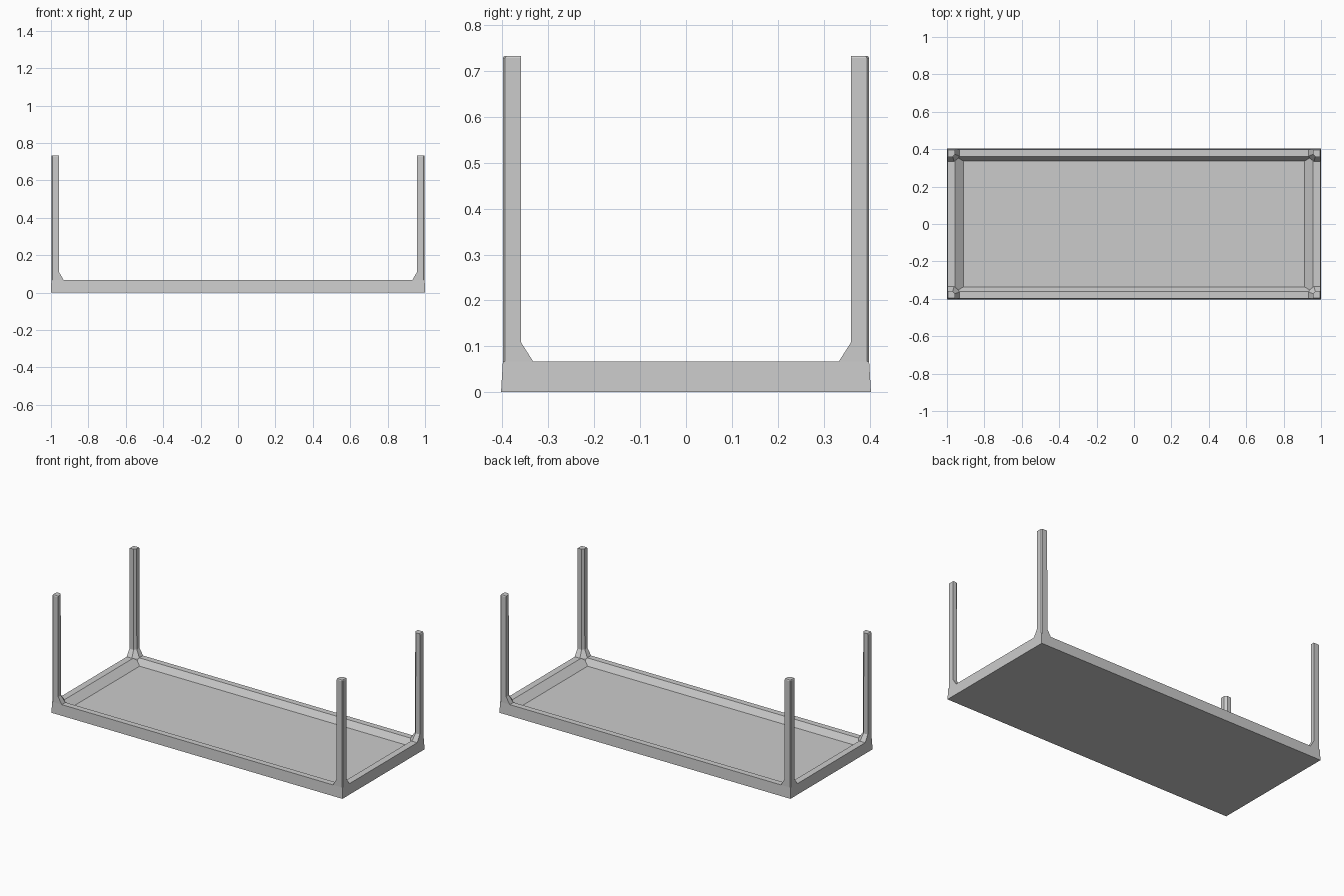
import bpy, bmesh

if "Cube" in bpy.data.objects:
    bpy.data.objects.remove(bpy.data.objects["Cube"])


def loft(name, rings, cap_start=True, cap_end=True):
    """Skin a list of equal-length closed rings into one flat-faced object."""
    bm = bmesh.new()
    loops = [[bm.verts.new(p) for p in ring] for ring in rings]
    n = len(loops[0])
    for a, b in zip(loops, loops[1:]):
        for i in range(n):
            j = (i + 1) % n
            bm.faces.new((a[i], a[j], b[j], b[i]))
    if cap_start:
        bm.faces.new(loops[0][::-1])
    if cap_end:
        bm.faces.new(loops[-1])
    bmesh.ops.recalc_face_normals(bm, faces=bm.faces)
    mesh = bpy.data.meshes.new(name)
    bm.to_mesh(mesh)
    bm.free()
    obj = bpy.data.objects.new(name, mesh)
    bpy.context.collection.objects.link(obj)
    return obj


def rect(x, y, z):
    return [(-x, -y, z), (x, -y, z), (x, y, z), (-x, y, z)]


# Upturned table top: flat underside, raised apron, sloped inner walls, recessed floor
loft("table_top", [
    rect(1.0, 0.403, 0.0),
    rect(0.998, 0.399, 0.067),
    rect(0.957, 0.362, 0.067),
    rect(0.912, 0.337, 0.03),
])


# Leg section: outer corner lightly bevelled, inner corner chamfered
def leg_ring(sx, sy, z, wx, wy, out=0.998, outy=0.399, c=0.013, o=0.005):
    ix, iy = out - wx, outy - wy
    pts = [(ix, outy), (ix, iy + c), (ix + c, iy), (out, iy),
           (out, outy - o), (out - o, outy)]
    return [(sx * x, sy * y, z) for x, y in pts]


# Four legs, flared into the apron at the foot
for sx, side in ((-1, "left"), (1, "right")):
    for sy, end in ((-1, "front"), (1, "back")):
        loft(f"{end}_{side}_leg", [
            leg_ring(sx, sy, 0.035, 0.072, 0.068, c=0.03),
            leg_ring(sx, sy, 0.067, 0.066, 0.066, c=0.03),
            leg_ring(sx, sy, 0.108, 0.042, 0.040),
            leg_ring(sx, sy, 0.728, 0.040, 0.040),
            leg_ring(sx, sy, 0.733, 0.037, 0.037, out=0.995, outy=0.396),
        ], cap_start=False)
